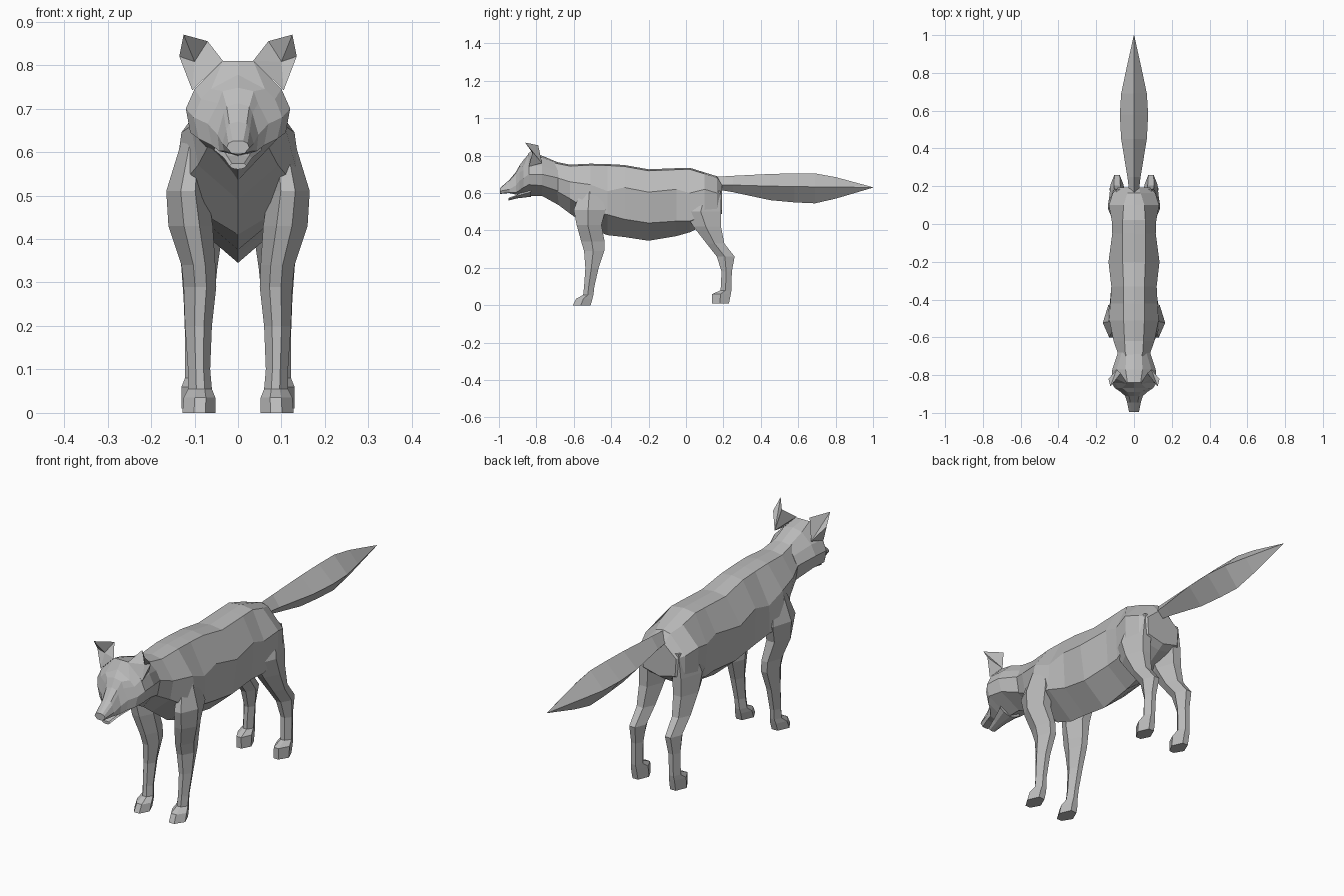
import bpy, bmesh

fur = bpy.data.materials.new("grey fur")
fur.diffuse_color = (0.5, 0.5, 0.5, 1)


def make(name, verts, faces):
    bm = bmesh.new()
    vs = [bm.verts.new(v) for v in verts]
    for f in faces:
        bm.faces.new([vs[i] for i in f])
    bmesh.ops.recalc_face_normals(bm, faces=bm.faces)
    me = bpy.data.meshes.new(name)
    bm.to_mesh(me)
    bm.free()
    me.materials.append(fur)
    ob = bpy.data.objects.new(name, me)
    bpy.context.collection.objects.link(ob)
    return ob


def skin(name, rings):
    """Join rings of equal length into a closed skin."""
    n = len(rings[0])
    verts = [p for r in rings for p in r]
    faces = [(k * n + i, k * n + (i + 1) % n, (k + 1) * n + (i + 1) % n, (k + 1) * n + i)
             for k in range(len(rings) - 1) for i in range(n)]
    last = (len(rings) - 1) * n
    faces += [tuple(range(n)), tuple(range(last, last + n))]
    return make(name, verts, faces)


def section(y, half):
    """Full ring from a right-hand half profile, top centre to bottom centre."""
    return [(x, y, z) for x, z in half] + [(-x, y, z) for x, z in half[-2:0:-1]]


def pair(name, build):
    for side, s in (("right", 1), ("left", -1)):
        build(side + "_" + name, s)


# Body: y, top z, top half width, flank x, z, lower flank x, z, belly z
body = [(-.70, .768, .045, .08, .685, .068, .615, .55),
        (-.62, .752, .05, .108, .66, .092, .57, .49),
        (-.51, .757, .055, .13, .645, .15, .50, .41),
        (-.42, .755, .055, .125, .61, .128, .485, .375),
        (-.33, .75, .055, .12, .63, .112, .46, .365),
        (-.20, .727, .06, .135, .605, .11, .44, .345),
        (-.05, .733, .06, .115, .62, .105, .45, .37),
        (.02, .735, .06, .118, .60, .112, .45, .39),
        (.10, .71, .055, .133, .62, .128, .48, .43),
        (.165, .69, .035, .112, .60, .108, .49, .47),
        (.193, .65, .025, .085, .59, .08, .51, .49)]
skin("body", [section(y, [(0, t), (tw, t - .008), (mx, mz), (lx, lz), (0, b)])
              for y, t, tw, mx, mz, lx, lz, b in body])

# Head: nose, boxy muzzle, overhanging brow, cheeks, back of skull
head = [(-.995, [(0, .626), (.012, .625), (.022, .62), (.026, .61), (.015, .597), (0, .595)]),
        (-.945, [(0, .67), (.02, .665), (.027, .65), (.036, .62), (.032, .602), (0, .60)]),
        (-.91, [(0, .712), (.026, .705), (.033, .69), (.047, .64), (.043, .602), (0, .592)]),
        (-.89, [(0, .748), (.036, .74), (.046, .712), (.07, .665), (.06, .615), (0, .588)]),
        (-.868, [(0, .778), (.062, .745), (.085, .722), (.102, .68), (.09, .63), (0, .585)]),
        (-.84, [(0, .81), (.035, .81), (.10, .745), (.12, .70), (.11, .645), (0, .585)]),
        (-.77, [(0, .80), (.045, .79), (.092, .745), (.115, .70), (.10, .64), (0, .585)]),
        (-.68, [(0, .762), (.04, .755), (.065, .72), (.085, .68), (.072, .61), (0, .535)])]
skin("head", [section(y, h) for y, h in head])

# Lower jaw, slightly open
skin("lower_jaw", [
    section(-.95, [(0, .574), (.014, .574), (.02, .568), (.012, .562), (0, .56)]),
    section(-.90, [(0, .59), (.026, .592), (.032, .586), (.02, .575), (0, .572)]),
    section(-.83, [(0, .63), (.045, .63), (.055, .605), (.035, .59), (0, .58)])])


# Ears: rim with hollow front and a pointed back
def ear(name, s):
    pts = [(.035, -.845, .81), (.07, -.79, .855), (.125, -.86, .87), (.135, -.82, .82),
           (.105, -.84, .742), (.092, -.77, .76), (.10, -.817, .808)]
    faces = [(i, (i + 1) % 5, c) for i in range(5) for c in (5, 6)]
    make(name, [(s * x, y, z) for x, y, z in pts], faces)


pair("ear", ear)


# Legs: z, front y, back y, inner x, outer x
def leg(rows):
    def build(name, s):
        rings = []
        for z, f, b, i, o in rows:
            w, m = o - i, f + (b - f) * .45
            rings.append([(s * x, y, z) for x, y in
                          ((i + w * .3, f), (i + w * .65, f), (o, m),
                           (i + w * .7, b), (i + w * .3, b), (i, m))])
        skin(name, rings)
    return build


pair("front_leg", leg([(.65, -.55, -.47, .075, .122), (.51, -.60, -.43, .07, .165),
                       (.43, -.585, -.452, .058, .16), (.34, -.56, -.435, .052, .13),
                       (.29, -.545, -.437, .05, .125), (.20, -.538, -.467, .06, .122),
                       (.10, -.545, -.49, .064, .115), (.055, -.55, -.495, .06, .115),
                       (.035, -.588, -.50, .052, .125), (0, -.605, -.51, .052, .128)]))
pair("hind_leg", leg([(.61, .04, .185, .045, .112), (.50, -.01, .187, .03, .137),
                      (.42, .04, .187, .035, .137), (.33, .11, .205, .048, .13),
                      (.26, .165, .26, .055, .125), (.18, .19, .245, .065, .122),
                      (.08, .185, .243, .07, .122), (.06, .14, .24, .062, .13),
                      (.01, .14, .23, .06, .13)]))

# Tail: y, half width, top z, crease z, bottom z
tail = [(.16, .024, .687, .645, .62), (.25, .035, .692, .643, .605), (.45, .068, .702, .637, .562),
        (.58, .075, .705, .635, .55), (.69, .068, .705, .633, .545), (.80, .045, .685, .632, .57),
        (1.0, .001, .631, .63, .629)]
skin("tail", [section(y, [(0, t), (w, m), (0, b)]) for y, w, t, m, b in tail])
